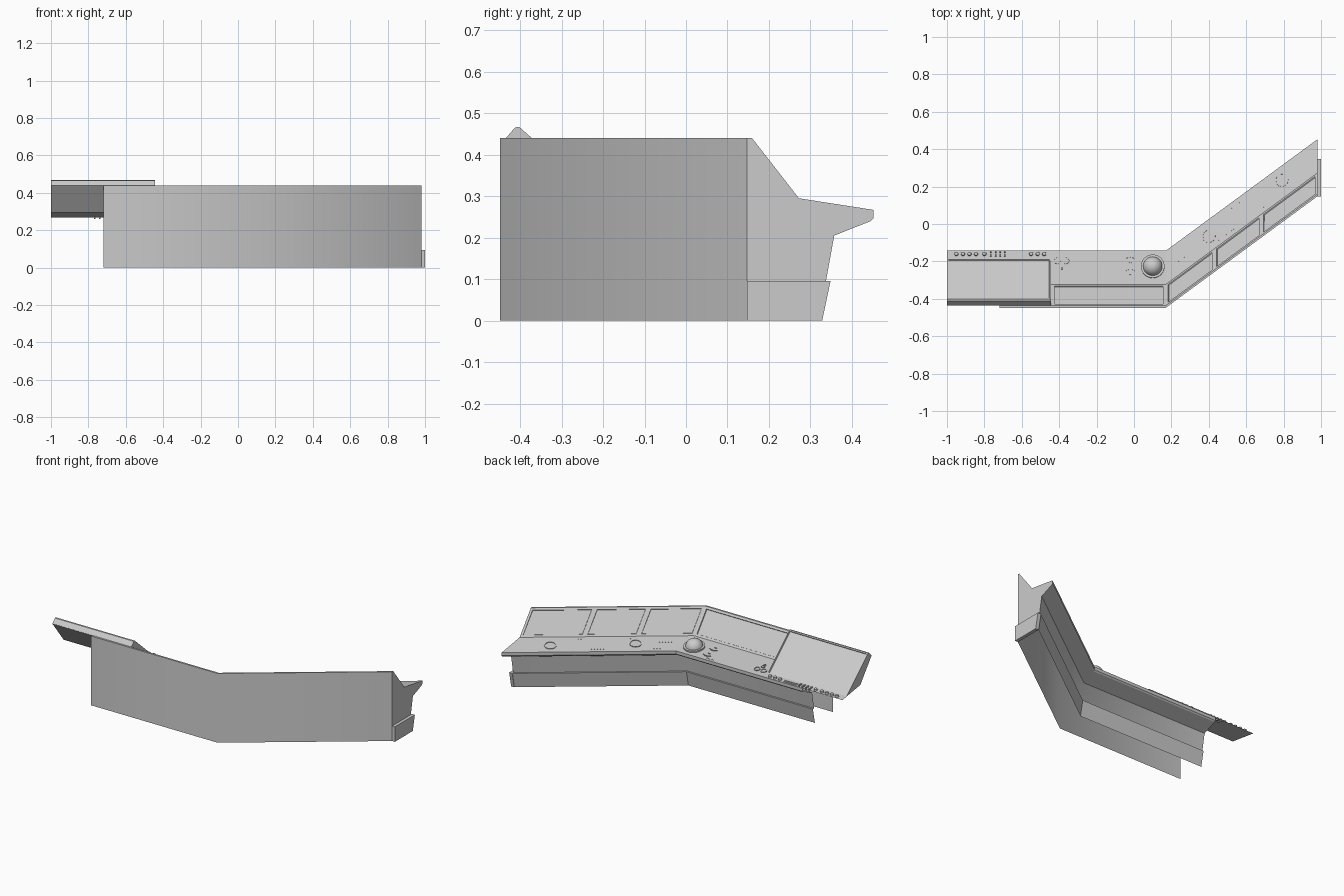
import bpy, bmesh, math
from mathutils import Matrix, Vector

if "Cube" in bpy.data.objects:
    bpy.data.objects.remove(bpy.data.objects["Cube"])

BEND, SLOPE = 0.17, 0.735
TILT = -math.atan2(0.028, 0.18)
RIGHT, LEFT, BODY = 0.98, -1.0, -0.72


def wall_y(x):
    return -0.448 + max(0, x - BEND) * SLOPE


def desk_z(x, y):
    return 0.295 - (y - wall_y(x) - 0.125) * 0.028 / 0.18


def finish(name, bm, smooth=None):
    me = bpy.data.meshes.new(name)
    bm.to_mesh(me)
    bm.free()
    ob = bpy.data.objects.new(name, me)
    bpy.context.collection.objects.link(ob)
    if smooth:
        bpy.ops.object.select_all(action='DESELECT')
        bpy.context.view_layer.objects.active = ob
        ob.select_set(True)
        bpy.ops.object.shade_smooth_by_angle(angle=math.radians(smooth))
    return ob


def sweep(name, profile, xs, inset=None, smooth=None):
    """Sheet following the bent console; profile is (offset from wall, z)."""
    bm = bmesh.new()
    rows = [[bm.verts.new((x, wall_y(x) + v, z)) for v, z in profile] for x in xs]
    for a, b in zip(rows, rows[1:]):
        for j in range(len(profile) - 1):
            bm.faces.new((a[j], b[j], b[j + 1], a[j + 1]))
    bm.normal_update()
    if inset:
        bmesh.ops.inset_individual(bm, faces=bm.faces[:], thickness=inset[0], use_even_offset=True)
        inner = [f for f in bm.faces if len(f.verts) == 4][:len(xs) - 1]
        bmesh.ops.inset_individual(bm, faces=inner, thickness=0.002, depth=inset[1])
    return finish(name, bm, smooth)


def prism(name, outline, x0, x1):
    """Closed solid with a (y, z) outline along x."""
    bm = bmesh.new()
    a, b = [[bm.verts.new((x, y, z)) for y, z in outline] for x in (x0, x1)]
    n = len(outline)
    bm.faces.new(a)
    bm.faces.new(b[::-1])
    for i in range(n):
        bm.faces.new((a[i], b[i], b[(i + 1) % n], a[(i + 1) % n]))
    bmesh.ops.recalc_face_normals(bm, faces=bm.faces[:])
    return finish(name, bm)


def on_desk(x, y, turn=0.0):
    yaw = math.atan(SLOPE) if x > BEND else 0
    n = Vector((-SLOPE * 0.1556 if x > BEND else 0, 0.1556, 1)).normalized()
    tilt = Vector((0, 0, 1)).rotation_difference(n).to_matrix().to_4x4()
    return Matrix.Translation((x, y, desk_z(x, y))) @ tilt @ Matrix.Rotation(yaw + turn, 4, 'Z')


def boxes(name, items):
    """Small blocks lying on the desk: (x, y, length, width, height)."""
    bm = bmesh.new()
    for x, y, l, w, h in items:
        bmesh.ops.create_cube(bm, size=1, matrix=on_desk(x, y) @ Matrix.Diagonal((l, w, h, 1)))
    return finish(name, bm)


def knobs(name, items):
    bm = bmesh.new()
    for x, y, r, h in items:
        bmesh.ops.create_cone(bm, cap_ends=True, segments=16, radius1=r, radius2=r * 0.85,
                              depth=h, matrix=on_desk(x, y) @ Matrix.Translation((0, 0, h / 2)))
    return finish(name, bm, 40)


def ring(name, x, y, r, w=0.004, h=0.004, a0=0.0, a1=math.tau, seg=32):
    bm = bmesh.new()
    m = on_desk(x, y)
    sec = [(r - w, 0), (r - w, h), (r, h), (r, 0)]
    closed = a1 - a0 > 6.28
    rows = []
    for i in range(seg + (0 if closed else 1)):
        a = a0 + (a1 - a0) * i / seg
        rows.append([bm.verts.new(m @ Vector((q * math.cos(a), q * math.sin(a), z))) for q, z in sec])
    for i in range(seg):
        p, q = rows[i], rows[(i + 1) % len(rows)]
        for j in range(3):
            bm.faces.new((p[j], p[j + 1], q[j + 1], q[j]))
    bmesh.ops.recalc_face_normals(bm, faces=bm.faces[:])
    return finish(name, bm)


# main shell: outer wall, sloped back, desk, desk lip, kick panels
body_x = [BODY, BEND, RIGHT]
sweep("outer_wall", [(0, 0), (0, 0.44)], body_x, smooth=45)
sweep("top_ledge", [(0, 0.44), (0.012, 0.44)], body_x)
back = [(0.012, 0.44), (0.125, 0.295)]
sweep("back_slope_left", back, [LEFT, -0.44])
sweep("display_panel_straight", back, [-0.44, BEND], inset=(0.014, -0.006))
sweep("display_panels_angled", back, [BEND, 0.43, 0.68, RIGHT], inset=(0.014, -0.006))
sweep("desk_top", [(0.125, 0.295), (0.305, 0.267)], [LEFT, BEND, RIGHT])
sweep("desk_lip", [(0.305, 0.267), (0.305, 0.247), (0.298, 0.24), (0.21, 0.205)], body_x)
sweep("kick_panel", [(0.21, 0.205), (0.19, 0.095)], body_x, smooth=45)
sweep("base_plinth", [(0.19, 0.095), (0.201, 0.095), (0.181, 0)], body_x, smooth=20)

# right end panel and plinth end block
end = [(0, 0), (0, 0.44), (0.012, 0.44), (0.125, 0.295), (0.305, 0.267), (0.305, 0.247),
       (0.298, 0.24), (0.21, 0.205), (0.19, 0.095), (0.181, 0)]
ye = wall_y(RIGHT)
bm = bmesh.new()
bm.faces.new([bm.verts.new((RIGHT, ye + v, z)) for v, z in end[::-1]])
finish("end_panel", bm)
prism("plinth_end", [(ye, 0), (ye, 0.095), (ye + 0.201, 0.095), (ye + 0.181, 0)], 0.978, 1.0)

# raised screen housing at the left end, with recessed screen
ob = prism("screen_housing", [(-0.436, 0.438), (-0.412, 0.466), (-0.402, 0.467),
                              (-0.185, 0.275), (-0.323, 0.294)], LEFT, -0.445)
bm = bmesh.new()
bm.from_mesh(ob.data)
face = [max((f for f in bm.faces if f.normal.z > 0.5 and f.normal.y > 0.3), key=lambda f: f.calc_area())]
bmesh.ops.inset_individual(bm, faces=face, thickness=0.01)
bmesh.ops.inset_individual(bm, faces=face, thickness=0.002, depth=-0.005)
bm.to_mesh(ob.data)
bm.free()

# trackball dome with collar
bm = bmesh.new()
bmesh.ops.create_uvsphere(bm, u_segments=32, v_segments=16, radius=0.052, matrix=on_desk(0.1, -0.227))
finish("trackball", bm, 40)
ring("trackball_collar", 0.1, -0.227, 0.063, 0.014, 0.01)

# dial rings on the desk
for i, (x, y, r) in enumerate([(0.4, -0.065, 0.035), (0.79, 0.235, 0.035),
                               (-0.41, -0.195, 0.019), (-0.365, -0.195, 0.019)]):
    ring(f"dial_ring_{i + 1}", x, y, r)

# fan gauges
for i, (y, d) in enumerate([(-0.215, 1), (-0.245, -1)]):
    base = y if d > 0 else y - 0.035
    for r in (0.014, 0.042):
        ring(f"fan_gauge_{i + 1}", -0.02, base, r, 0.005, 0.005, math.radians(50), math.radians(130), 10)

# control strip below the screen
knobs("strip_knobs", [(x, -0.16, 0.011, 0.012) for x in
                      (-0.95, -0.915, -0.88, -0.845, -0.8, -0.55, -0.515, -0.48)])
boxes("strip_switches", [(-0.765 + 0.025 * i, y, 0.008, 0.01, 0.018)
                         for i in range(4) for y in (-0.15, -0.168)])
boxes("strip_sliders", [(-0.625, y, 0.09, 0.005, 0.008) for y in (-0.153, -0.166)])
boxes("joystick_base", [(-0.385, -0.225, 0.02, 0.012, 0.012), (-0.385, -0.24, 0.01, 0.014, 0.02)])

# small indicator buttons along the desk
dots = [(-0.08 + 0.012 * i, -0.16, 0.007, 0.006, 0.004) for i in range(5)]
for x0, v, n in [(0.23, 0.275, 5), (0.52, 0.275, 5), (0.66, 0.275, 5), (0.24, 0.2, 5),
                 (0.45, 0.155, 8), (0.68, 0.155, 8)]:
    dots += [(x0 + 0.014 * i, wall_y(x0 + 0.014 * i) + v, 0.006, 0.004, 0.004) for i in range(n)]
boxes("indicator_buttons", dots)
